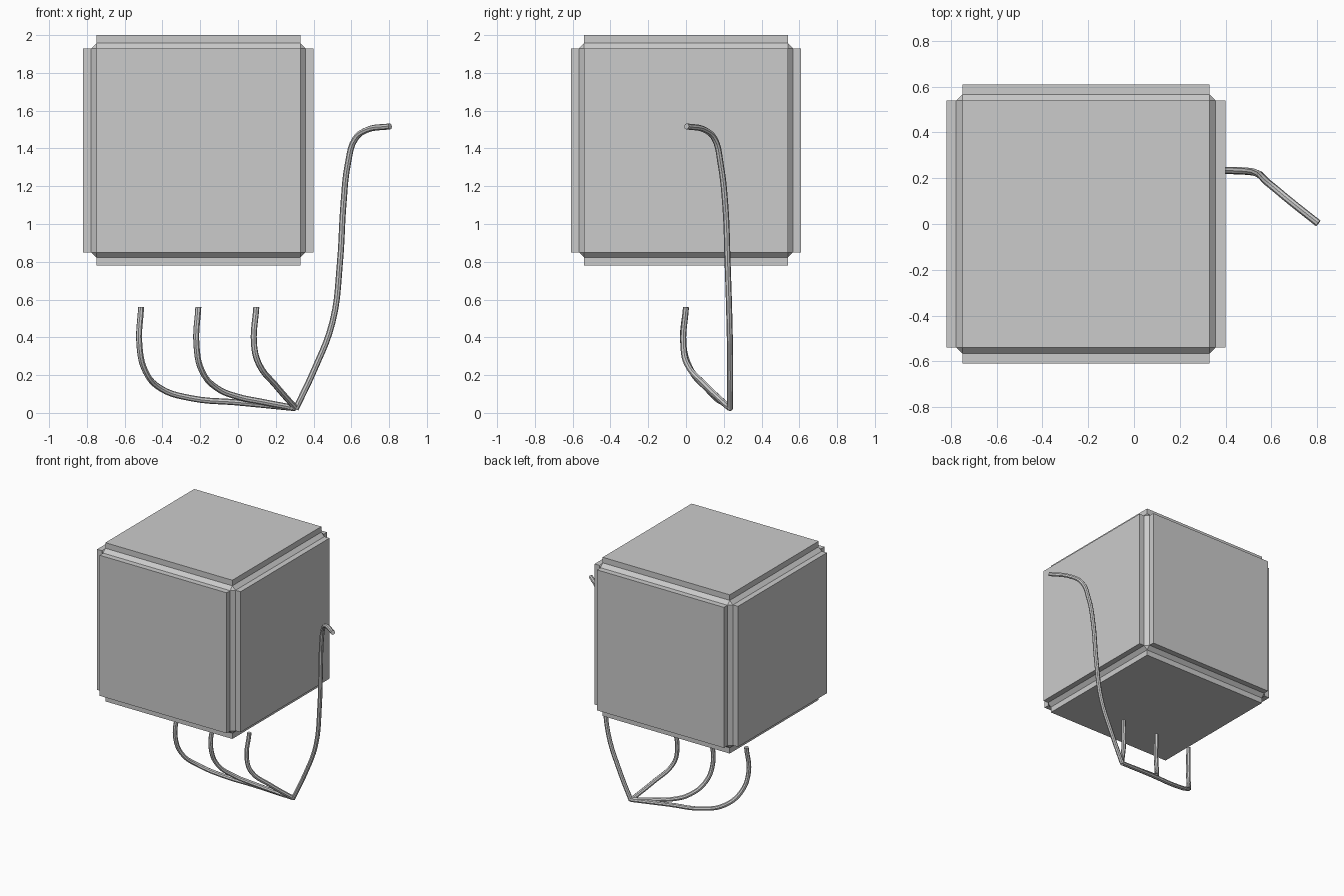
import bpy
from mathutils import Vector

if "Cube" in bpy.data.objects:
    bpy.data.objects.remove(bpy.data.objects["Cube"])

CENTRE = Vector((-0.21, 0, 1.39))
PANEL, CORE, OUTER = 0.54, 0.567, 0.61   # half sizes of the housing


def box(name, loc, size):
    bpy.ops.mesh.primitive_cube_add(size=1, location=loc)
    ob = bpy.context.object
    ob.name = name
    ob.scale = size
    bpy.ops.object.transform_apply(location=False, rotation=False, scale=True)
    return ob


def cable(name, points, radius=0.016):
    cu = bpy.data.curves.new(name, 'CURVE')
    cu.dimensions = '3D'
    cu.bevel_depth = radius
    cu.bevel_resolution = 2
    cu.use_fill_caps = True
    cu.resolution_u = 5
    sp = cu.splines.new('BEZIER')
    sp.bezier_points.add(len(points) - 1)
    for bp, co in zip(sp.bezier_points, points):
        bp.co = co
        bp.handle_left_type = bp.handle_right_type = 'AUTO'
    sp.use_smooth = False
    ob = bpy.data.objects.new(name, cu)
    bpy.context.collection.objects.link(ob)
    bpy.ops.object.select_all(action='DESELECT')
    ob.select_set(True)
    bpy.context.view_layer.objects.active = ob
    bpy.ops.object.convert(target='MESH')
    return ob


# chamfered core
core = box("housing_core", CENTRE, (2 * CORE,) * 3)
bev = core.modifiers.new("chamfer", 'BEVEL')
bev.width = CORE - PANEL
bev.segments = 1

# raised square panel on each of the six faces
for axis, label in enumerate("xyz"):
    for sign, side in ((-1, "low"), (1, "high")):
        loc = CENTRE.copy()
        loc[axis] += sign * (OUTER + CORE) / 2
        size = [2 * PANEL] * 3
        size[axis] = OUTER - CORE
        box(f"panel_{label}_{side}", loc, size)

# three cables rising from the shared junction to below the housing
lower = {
    "left": [(0.305, 0.232, 0.025), (0.0, 0.195, 0.055), (-0.25, 0.16, 0.078),
             (-0.41, 0.11, 0.13), (-0.49, 0.03, 0.22), (-0.522, -0.014, 0.36),
             (-0.513, 0, 0.56)],
    "middle": [(0.305, 0.232, 0.025), (0.12, 0.19, 0.06), (0.0, 0.162, 0.085),
               (-0.11, 0.11, 0.13), (-0.19, 0.03, 0.22), (-0.22, -0.014, 0.36),
               (-0.21, 0, 0.56)],
    "right": [(0.305, 0.232, 0.025), (0.2, 0.105, 0.145), (0.11, 0.005, 0.26),
              (0.085, -0.014, 0.36), (0.097, 0, 0.56)],
}
for side, pts in lower.items():
    cable(f"lower_cable_{side}", pts)

# long cable climbing beside the housing
cable("side_cable", [(0.305, 0.232, 0.02), (0.4, 0.234, 0.22), (0.5, 0.23, 0.48),
                     (0.54, 0.22, 0.8), (0.558, 0.208, 1.1), (0.582, 0.183, 1.32),
                     (0.62, 0.152, 1.45), (0.68, 0.102, 1.497), (0.805, 0.003, 1.517)])
